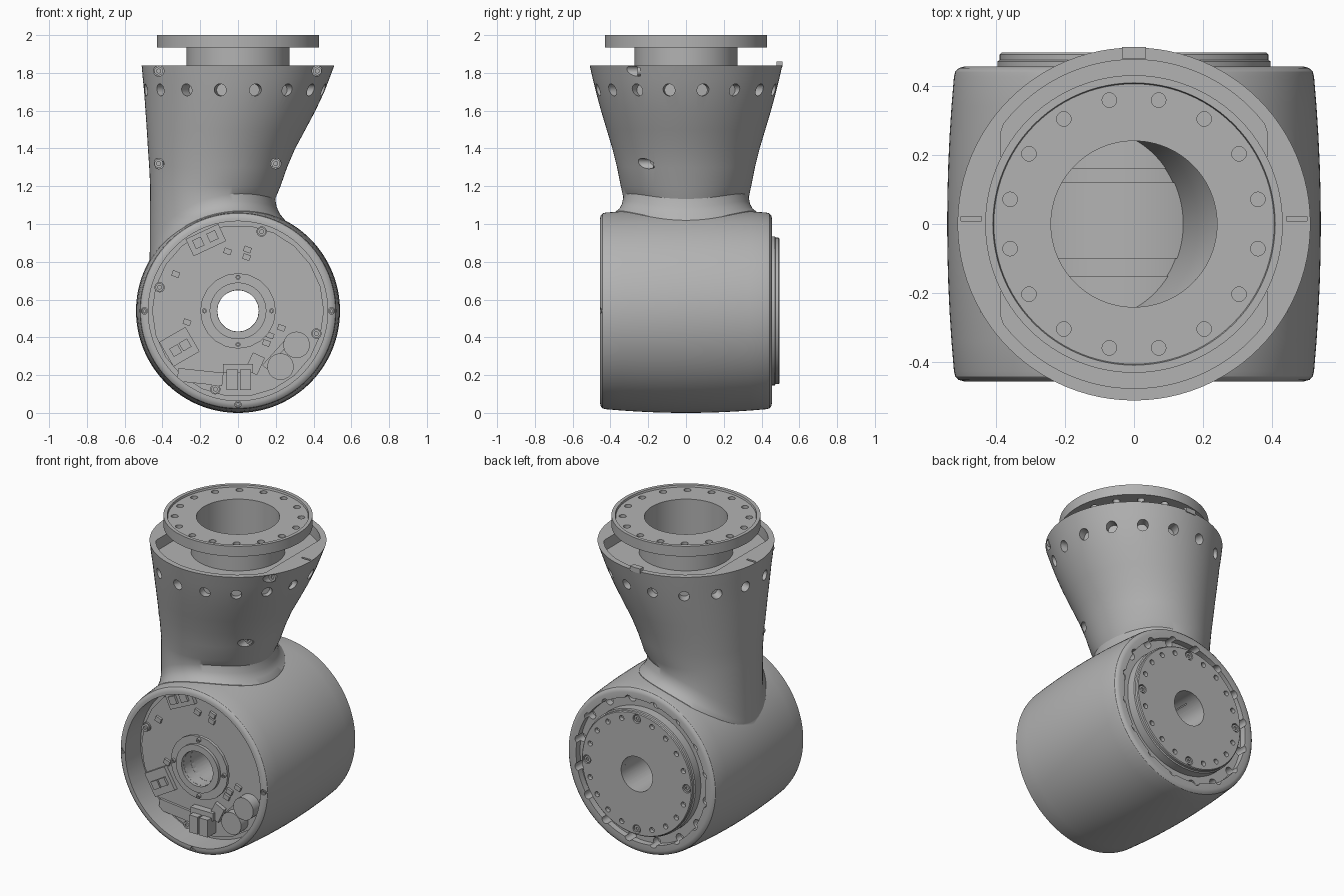
import bpy, bmesh
from math import pi, sin, cos, sqrt, radians
from mathutils import Vector, Matrix

if "Cube" in bpy.data.objects:
    bpy.data.objects.remove(bpy.data.objects["Cube"], do_unlink=True)

grey = bpy.data.materials.new("machined_grey")
grey.use_nodes = True
grey.diffuse_color = (0.45, 0.45, 0.45, 1)
grey.node_tree.nodes["Principled BSDF"].inputs["Base Color"].default_value = (0.45, 0.45, 0.45, 1)

AXIS = Vector((0, 0, 0.54))      # centre of the horizontal joint
BORE = 0.11


def finish(name, bm):
    bmesh.ops.recalc_face_normals(bm, faces=bm.faces)
    mesh = bpy.data.meshes.new(name)
    bm.to_mesh(mesh)
    bm.free()
    mesh.materials.append(grey)
    ob = bpy.data.objects.new(name, mesh)
    bpy.context.collection.objects.link(ob)
    return ob


def select(ob):
    bpy.ops.object.select_all(action="DESELECT")
    ob.select_set(True)
    bpy.context.view_layer.objects.active = ob


def smooth(ob):
    select(ob)
    bpy.ops.object.shade_smooth_by_angle(angle=radians(32))


def lathe(name, profile, axis="Z", n=96):
    """Spin (radius, height) points about Z, or about the joint axis along Y."""
    bm = bmesh.new()
    up = axis == "Z"
    vs = [bm.verts.new((r, 0, h) if up else (r, h, 0)) for r, h in profile]
    es = [bm.edges.new((vs[i - 1], vs[i])) for i in range(len(vs))
          if profile[i][0] + profile[i - 1][0] > 0]
    bmesh.ops.spin(bm, geom=vs + es, cent=(0, 0, 0), axis=(0, 0, 1) if up else (0, 1, 0),
                   angle=2 * pi, steps=n)
    bmesh.ops.remove_doubles(bm, verts=bm.verts, dist=1e-5)
    if not up:
        bmesh.ops.translate(bm, verts=bm.verts, vec=AXIS)
    return finish(name, bm)


def ring(inner, outer, y0, y1):
    return [(inner, y0), (outer, y0), (outer, y1), (inner, y1)]


def rods(name, specs, n=20):
    """Cylinders given as (start, direction, length, start radius, end radius)."""
    bm = bmesh.new()
    for start, d, length, r1, r2 in specs:
        d = Vector(d).normalized()
        m = Matrix.Translation(Vector(start) + d * length / 2) @ d.to_track_quat("Z", "Y").to_matrix().to_4x4()
        bmesh.ops.create_cone(bm, cap_ends=True, segments=n, radius1=r1, radius2=r2, depth=length, matrix=m)
    return finish(name, bm)


def boxes(name, specs):
    """Boxes given as (centre, size, tilt about Y in degrees)."""
    bm = bmesh.new()
    for centre, size, tilt in specs:
        m = Matrix.Translation(centre) @ Matrix.Rotation(radians(tilt), 4, "Y") @ Matrix.Diagonal((*size, 1))
        bmesh.ops.create_cube(bm, size=1, matrix=m)
    return finish(name, bm)


def loft(name, rings):
    bm = bmesh.new()
    loops = [[bm.verts.new(p) for p in pts] for pts in rings]
    for a, b in zip(loops, loops[1:]):
        for i in range(len(a)):
            bm.faces.new((a[i - 1], a[i], b[i], b[i - 1]))
    for loop in (loops[0], loops[-1]):
        c = bm.verts.new(sum((v.co for v in loop), Vector()) / len(loop))
        for i in range(len(loop)):
            bm.faces.new((loop[i - 1], loop[i], c))
    return finish(name, bm)


def boolean(ob, tool, op="DIFFERENCE"):
    tool.hide_render = True
    select(ob)
    mod = ob.modifiers.new("cut", "BOOLEAN")
    mod.operation, mod.object, mod.solver = op, tool, "EXACT"
    bpy.ops.object.modifier_apply(modifier=mod.name)
    bpy.data.objects.remove(tool, do_unlink=True)


def polar(r, count, offset=0.0):
    return [(r * cos(a), r * sin(a)) for a in (2 * pi * (i + offset) / count for i in range(count))]


def circle(z, xc, r, n=96):
    return [Vector((xc + x, y, z)) for x, y in polar(r, n)]


def barrel(y):
    return 0.54 - 0.022 * (y / 0.45) ** 2


# Barrel-shaped joint housing with rounded ends
ys = [-0.425 + 0.85 * i / 10 for i in range(11)]
end = barrel(0.425)
corner = [(end - 0.03, 0.455), (end - 0.015, 0.451), (end - 0.004, 0.441)]
housing = lathe("joint_housing", [(0, -0.455)] + [(r, -y) for r, y in corner] + [(barrel(y), y) for y in ys]
                + corner[::-1] + [(0, 0.455)], "Y", 128)

# Flared neck, blended into the housing by a fillet
sections = [(1.84, 0, 0.51), (1.77, -0.01, 0.494), (1.7, -0.02, 0.477), (1.6, -0.04, 0.45), (1.5, -0.063, 0.42),
            (1.4, -0.087, 0.39), (1.3, -0.105, 0.365), (1.2, -0.12, 0.345)]


def fillet(flare, lift):
    pts = []
    for p, (dx, dy) in zip(circle(0, -0.135, 0.332), polar(flare, 96)):
        w = min(1, max(0, (p.x + 0.47) / 0.2))
        x, y = p.x + dx * w, p.y + dy * w
        pts.append(Vector((x, y, AXIS.z + lift + sqrt(barrel(y) ** 2 - x * x))))
    return pts


neck = loft("neck_tool", [circle(*s) for s in sections]
            + [fillet(f, g) for f, g in ((0, 0.09), (0.008, 0.05), (0.025, 0.02), (0.05, 0.003), (0.06, -0.05))])
boolean(housing, neck, "UNION")

# Hollow neck, bore below the flange and clipped recess in the rim
boolean(housing, loft("hollow_tool", [circle(z, x, r - 0.04) for z, x, r in sections[3:]]
                      + [circle(0.9, -0.14, 0.27)]))
boolean(housing, lathe("bore_tool", [(0, 1.5), (0.25, 1.5), (0.25, 1.9), (0, 1.9)]))
recess = [[Vector((max(-0.385, min(0.385, p.x)), p.y, z)) for p in circle(z, 0, 0.475)] for z in (1.77, 1.9)]
boolean(housing, loft("recess_tool", recess))
boolean(housing, boxes("slit_tool", [((s * 0.47, 0.015, 1.84), (0.06, 0.014, 0.04), 0) for s in (-1, 1)]))

# Front cavity, through bore and rear groove
boolean(housing, lathe("cavity_tool", [(0, -0.5), (0.475, -0.5), (0.475, -0.3), (0, -0.3)], "Y"))
boolean(housing, rods("through_tool", [((0, -0.6, AXIS.z), (0, 1, 0), 1.2, BORE, BORE)], 64))
boolean(housing, lathe("groove_tool", ring(0.38, 0.455, 0.415, 0.6), "Y"))

# Vent holes round the neck, screw pockets, rim notches and rear holes
boolean(housing, rods("vent_tool", [((x * 0.42, y * 0.42, 1.71), (x, y, 0), 0.3, 0.032, 0.032)
                                    for x, y in polar(1, 16, 0.5)]))
pockets = [(-0.42, -0.24, 1.81), (0.42, -0.24, 1.81), (-0.42, -0.15, 1.32), (0.2, -0.16, 1.32)]
boolean(housing, rods("pocket_tool", [(p, (0, -1, 0), 0.5, 0.028, 0.028) for p in pockets]))
rim = [(-1, 0), (1, 0), (0, -1)]
boolean(housing, rods("rim_tool", [((x * 0.495, -0.435, AXIS.z + z * 0.495), (0, -1, 0), 0.1, 0.017, 0.017)
                                   for x, z in rim]))
boolean(housing, rods("notch_tool", [((x * 0.535, -0.46, AXIS.z + z * 0.535), (0, 1, 0), 0.07, 0.02, 0.001)
                                     for x, z in rim]))
boolean(housing, rods("rear_tool", [((x, 0.37, AXIS.z + z), (0, 1, 0), 0.2, 0.026, 0.026)
                                    for x, z in polar(0.445, 16, 0.5)]))
smooth(housing)

# Motor stack seen down the neck
stack = [(0.3, -0.27), (0.44, -0.27), (0.44, -0.15), (0.425, -0.15), (0.425, -0.1), (0.45, -0.1), (0.45, 0.12),
         (0.43, 0.12), (0.43, 0.16), (0.44, 0.16), (0.44, 0.26), (0.3, 0.26)]
smooth(lathe("motor_stack", stack, "Y"))

# Output flange on its collar, with a raised lip and bolt holes
flange = lathe("top_flange", [(0.24, 1.66), (0.272, 1.66), (0.272, 1.935), (0.43, 1.935), (0.43, 2.0),
                              (0.408, 2.0), (0.405, 1.988), (0.24, 1.988)])
boolean(flange, rods("bolt_tool", [((x, y, 1.9), (0, 0, 1), 0.2, 0.021, 0.021) for x, y in polar(0.365, 16, 0.5)]))
smooth(flange)
boxes("rim_tab", [((0, 0.495, 1.845), (0.07, 0.034, 0.03), 0)])

# Rear output plate with a ring of holes between four screws
plate = lathe("rear_plate", [(BORE, 0.4), (0.395, 0.4), (0.395, 0.47), (0.388, 0.474), (0.388, 0.49),
                             (0.383, 0.495), (BORE, 0.495)], "Y")
holes = [((x, 0.47, AXIS.z + z), (0, 1, 0), 0.1, 0.016, 0.016) for i, (x, z) in enumerate(polar(0.345, 20)) if i % 5]
seats = [((x, 0.475, AXIS.z + z), (0, 1, 0), 0.1, 0.027, 0.027) for x, z in polar(0.35, 4)]
boolean(plate, rods("plate_tool", holes + seats))
smooth(plate)

# Screw heads
heads = [(p, -1, 0.023) for p in pockets]
heads += [((x * 0.495, -0.435, AXIS.z + z * 0.495), -1, 0.014) for x, z in rim]
heads += [((x, 0.475, AXIS.z + z), 1, 0.021) for x, z in polar(0.35, 4)]
heads += [((x, -0.39, AXIS.z + z), -1, 0.013) for x, z in polar(0.178, 4)]
heads += [((x, -0.33, z), -1, 0.022) for x, z in ((0.125, 0.96), (-0.415, 0.665), (0.415, 0.42), (-0.12, 0.125))]
screws = rods("screw_heads", [(p, (0, d, 0), 0.016, r, r) for p, d, r in heads])
boolean(screws, rods("socket_tool", [((p[0], p[1] + d * 0.008, p[2]), (0, d, 0), 0.03, r * 0.5, r * 0.5)
                                     for p, d, r in heads], 6))
smooth(screws)

# Circuit board and hub inside the front cavity
lathe("circuit_board", ring(BORE, 0.455, -0.32, -0.29), "Y", 22)
lathe("hub_disc", ring(BORE, 0.2, -0.39, -0.37), "Y", 20)
smooth(lathe("hub_tube", ring(BORE, 0.15, -0.41, -0.28), "Y", 64))
smooth(rods("capacitors", [((x, -0.31, z), (0, -1, 0), 0.08, 0.07, 0.07) for x, z in ((0.31, 0.36), (0.225, 0.245))], 40))
rods("screw_posts", [((x, -0.31, z), (0, -1, 0), 0.02, 0.027, 0.027)
                     for x, z in ((0.125, 0.96), (-0.415, 0.665), (0.415, 0.42), (-0.12, 0.125))])


def chip(x, z, w, h, tall, tilt=0):
    return ((x, -0.315 - tall / 2, z), (w, tall, h), tilt)


boxes("board_parts", [
    chip(-0.03, 0.175, 0.06, 0.11, 0.09), chip(0.04, 0.175, 0.06, 0.11, 0.09), chip(0, 0.235, 0.16, 0.05, 0.05),
    chip(-0.31, 0.35, 0.16, 0.15, 0.03, -30), chip(-0.33, 0.33, 0.05, 0.05, 0.045, -30),
    chip(-0.28, 0.36, 0.05, 0.05, 0.045, -30), chip(-0.17, 0.915, 0.19, 0.1, 0.03, -25),
    chip(-0.21, 0.9, 0.05, 0.05, 0.045, -25), chip(-0.135, 0.935, 0.05, 0.05, 0.045, -25),
    chip(0.09, 0.26, 0.07, 0.1, 0.03, 25), chip(-0.2, 0.19, 0.24, 0.07, 0.02, 6),
    chip(0.2, 0.31, 0.18, 0.03, 0.03, -48)]
    + [chip(x, z, 0.04, 0.03, 0.02, 20) for x, z in ((-0.055, 0.855), (0.05, 0.865), (0.045, 0.825), (-0.27, 0.48),
       (-0.33, 0.735), (0.15, 0.37), (0.23, 0.45), (0.17, 0.41))])
